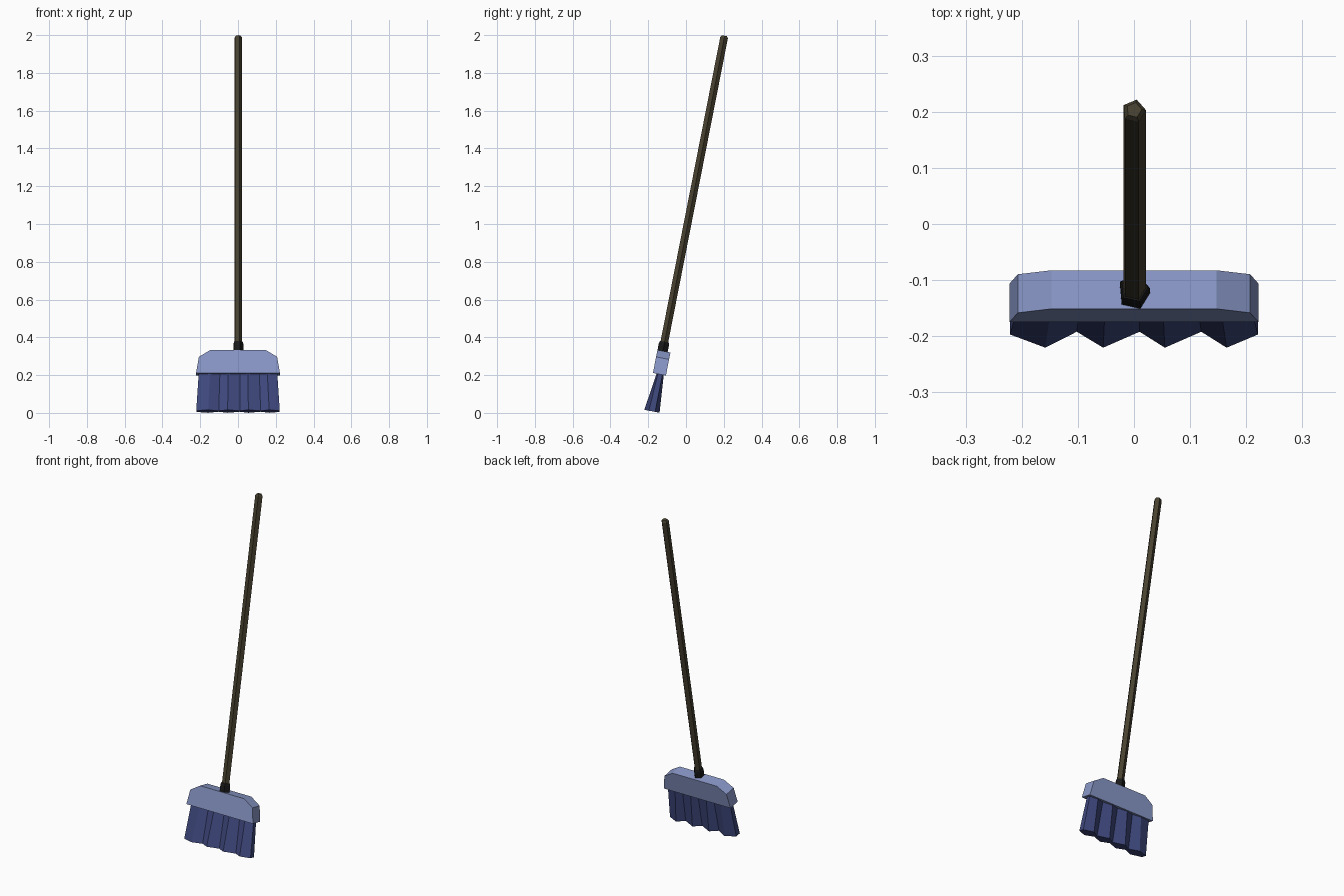
import bpy, bmesh, math
from mathutils import Matrix

if "Cube" in bpy.data.objects:
    bpy.data.objects.remove(bpy.data.objects["Cube"])

# The whole broom is built upright, then leaned back
TILT = math.atan2(0.32, 1.63)
LEAN = Matrix.Translation((0, -0.189, 0)) @ Matrix.Rotation(-TILT, 4, 'X')


def material(name, rgb):
    m = bpy.data.materials.new(name)
    m.diffuse_color = (*rgb, 1)
    m.use_nodes = True
    m.node_tree.nodes["Principled BSDF"].inputs["Base Color"].default_value = m.diffuse_color
    return m


def loft(name, rings, mat):
    """Join rings with equal point counts into one closed solid."""
    bm = bmesh.new()
    loops = [[bm.verts.new(p) for p in ring] for ring in rings]
    n = len(loops[0])
    for a, b in zip(loops, loops[1:]):
        for i in range(n):
            j = (i + 1) % n
            bm.faces.new((a[i], a[j], b[j], b[i]))
    bm.faces.new(loops[0][::-1])
    bm.faces.new(loops[-1])
    bmesh.ops.recalc_face_normals(bm, faces=bm.faces)
    bm.transform(LEAN)
    mesh = bpy.data.meshes.new(name)
    bm.to_mesh(mesh)
    bm.free()
    mesh.materials.append(mat)
    ob = bpy.data.objects.new(name, mesh)
    bpy.context.collection.objects.link(ob)
    return ob


def pentagon(r, z, y=0.0):
    angles = [math.radians(5 + 72 * i) for i in range(5)]
    return [(r * math.cos(t), y + r * math.sin(t), z) for t in angles]


wood = material("dark wood", (0.065, 0.053, 0.030))
black = material("black plastic", (0.010, 0.010, 0.010))
blue = material("light blue plastic", (0.25, 0.31, 0.57))
navy = material("navy bristle", (0.050, 0.066, 0.21))

# Handle with a chamfered tip
loft("handle", [pentagon(0.0215, 0.32), pentagon(0.0215, 2.025),
                pentagon(0.014, 2.035)], wood)

# Collar between handle and head
loft("collar", [pentagon(0.029, 0.325), pentagon(0.029, 0.372),
                pentagon(0.025, 0.384)], black)

# Head: chamfered outline extruded front to back
half = [(0.222, 0.210), (0.207, 0.297), (0.147, 0.334)]
outline = half + [(-x, z) for x, z in reversed(half)]
loft("head", [[(x, y, z) for x, z in outline] for y in (-0.027, 0.043)], blue)

# Bristles: pleated block flaring towards the floor
# kind: 0 = end, 1 = ridge, 2 = valley
pleats = [(-0.221, 0), (-0.158, 1), (-0.102, 2), (-0.055, 1), (0.010, 2),
          (0.055, 1), (0.120, 2), (0.165, 1), (0.221, 0)]


def bristle_ring(z, centre, depths, scale):
    front = [(x * scale, centre - depths[k], z) for x, k in pleats]
    back = [(x * scale, centre + depths[k], z) for x, k in reversed(pleats)]
    return front + back


loft("bristles", [bristle_ring(0.010, 0.007, (0.017, 0.041, 0.012), 1.0),
                  bristle_ring(0.215, 0.012, (0.012, 0.019, 0.009), 0.94)], navy)
